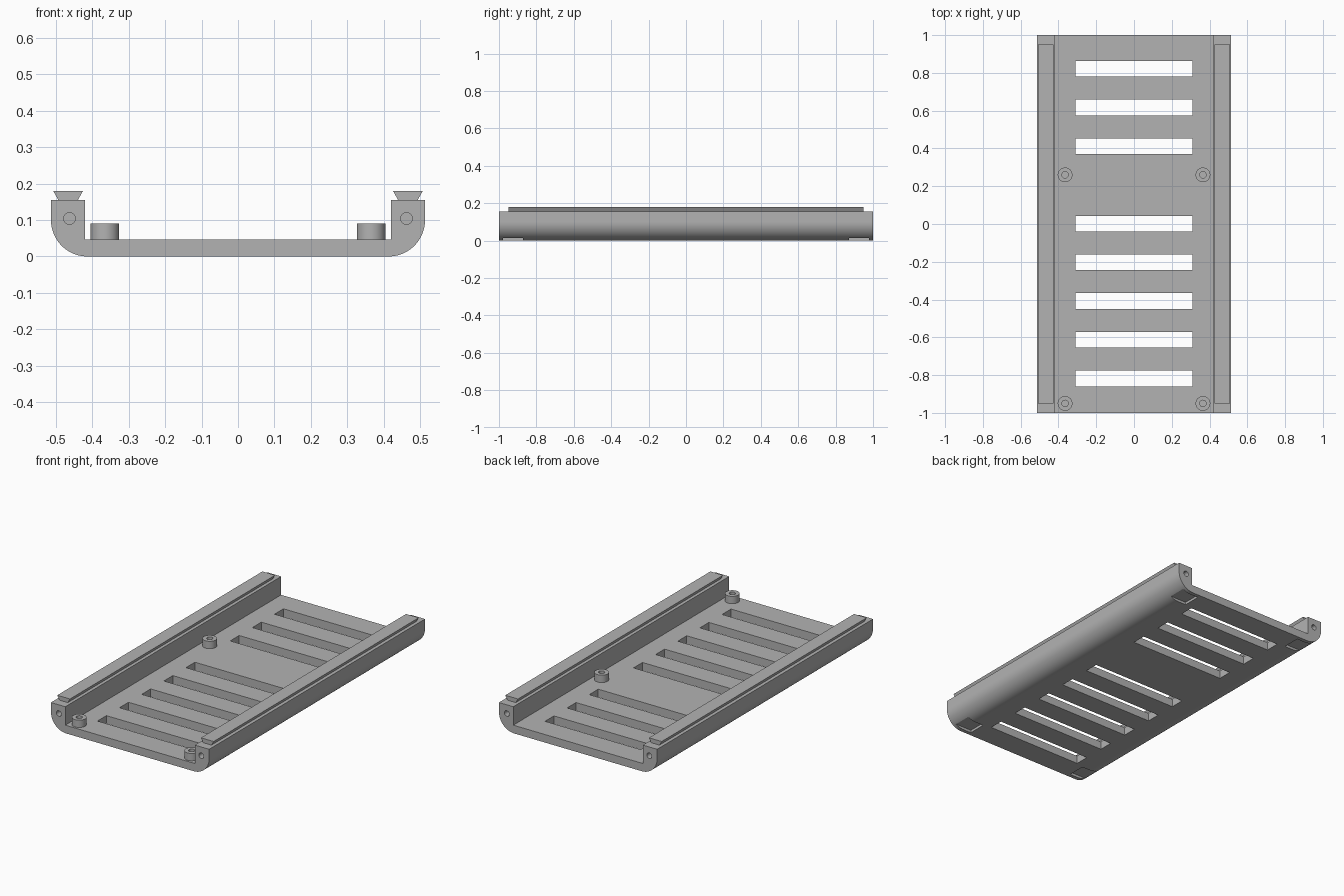
import bpy, bmesh
from math import sin, cos, pi
from mathutils import Matrix, Vector

cube = bpy.data.objects.get("Cube")
if cube:
    bpy.data.objects.remove(cube, do_unlink=True)

grey = bpy.data.materials.new("plain grey")
grey.use_nodes = True
colour = (0.45, 0.45, 0.45, 1)
grey.diffuse_color = colour
grey.node_tree.nodes["Principled BSDF"].inputs["Base Color"].default_value = colour


def make_object(name, bm):
    bmesh.ops.recalc_face_normals(bm, faces=bm.faces)
    mesh = bpy.data.meshes.new(name)
    bm.to_mesh(mesh)
    bm.free()
    obj = bpy.data.objects.new(name, mesh)
    bpy.context.collection.objects.link(obj)
    mesh.materials.append(grey)
    return obj


def extrude_profile(name, points, half_length):
    """Extrude an x-z outline along y."""
    bm = bmesh.new()
    face = bm.faces.new([bm.verts.new((x, -half_length, z)) for x, z in points])
    new = bmesh.ops.extrude_face_region(bm, geom=[face])["geom"]
    verts = [v for v in new if isinstance(v, bmesh.types.BMVert)]
    bmesh.ops.translate(bm, verts=verts, vec=(0, 2 * half_length, 0))
    return make_object(name, bm)


def add_box(bm, centre, size):
    bmesh.ops.create_cube(bm, size=1, matrix=Matrix.Translation(centre) @ Matrix.Diagonal((*size, 1)))


def add_cylinder(bm, centre, radius, depth, along_y=False):
    turn = Matrix.Rotation(pi / 2, 4, "X") if along_y else Matrix()
    bmesh.ops.create_cone(bm, cap_ends=True, segments=40, radius1=radius, radius2=radius,
                          depth=depth, matrix=Matrix.Translation(centre) @ turn)


def cut(obj, bm):
    """Subtract the shapes in bm from obj."""
    cutter = make_object("cutter", bm)
    cutter.hide_render = True
    mod = obj.modifiers.new("cut", "BOOLEAN")
    mod.operation, mod.solver, mod.object = "DIFFERENCE", "EXACT", cutter
    bpy.context.view_layer.objects.active = obj
    bpy.ops.object.modifier_apply(modifier=mod.name)
    bpy.data.objects.remove(cutter, do_unlink=True)


def smooth(obj):
    bpy.ops.object.select_all(action="DESELECT")
    obj.select_set(True)
    bpy.context.view_layer.objects.active = obj
    bpy.ops.object.shade_smooth_by_angle(angle=pi / 6)


WIDTH, WALL_IN, WALL_TOP, FLOOR, RADIUS = 0.513, 0.42, 0.155, 0.047, 0.1

# Tray: U-shaped section with rounded lower corners
half = [(WALL_IN, FLOOR), (WALL_IN, WALL_TOP), (WIDTH, WALL_TOP)]
for i in range(25):
    a = i / 24 * pi / 2
    half.append((WIDTH - RADIUS + RADIUS * cos(a), RADIUS - RADIUS * sin(a)))
tray = extrude_profile("tray", half + [(-x, z) for x, z in reversed(half)], 1)

# Ventilation slots, end screw holes and foot recesses
cuts = bmesh.new()
for i in range(9):
    if i != 3:
        add_box(cuts, (0, 0.822 - 0.205 * i, 0.02), (0.62, 0.083, 0.2))
for sx in (-1, 1):
    for sy in (-1, 1):
        add_cylinder(cuts, (sx * 0.462, sy, 0.104), 0.016, 0.3, along_y=True)
        add_box(cuts, (sx * 0.413, sy * 0.925, 0), (0.107, 0.105, 0.03))
cut(tray, cuts)
smooth(tray)

# Dovetail rails on the walls
for side, s in (("left", 1), ("right", -1)):
    outline = [(0.439, WALL_TOP), (0.493, WALL_TOP), (0.507, 0.18), (0.425, 0.18)]
    extrude_profile(side + "_rail", [(s * x, z) for x, z in outline], 0.95)

# Mounting bosses with screw holes
for side, s in (("left", 1), ("right", -1)):
    for place, y in (("front", -0.95), ("middle", 0.26)):
        bm = bmesh.new()
        add_cylinder(bm, (s * 0.365, y, 0.065), 0.039, 0.05)
        boss = make_object(f"{place}_{side}_boss", bm)
        hole = bmesh.new()
        add_cylinder(hole, (s * 0.365, y, 0.08), 0.017, 0.066)
        cut(boss, hole)
        smooth(boss)
